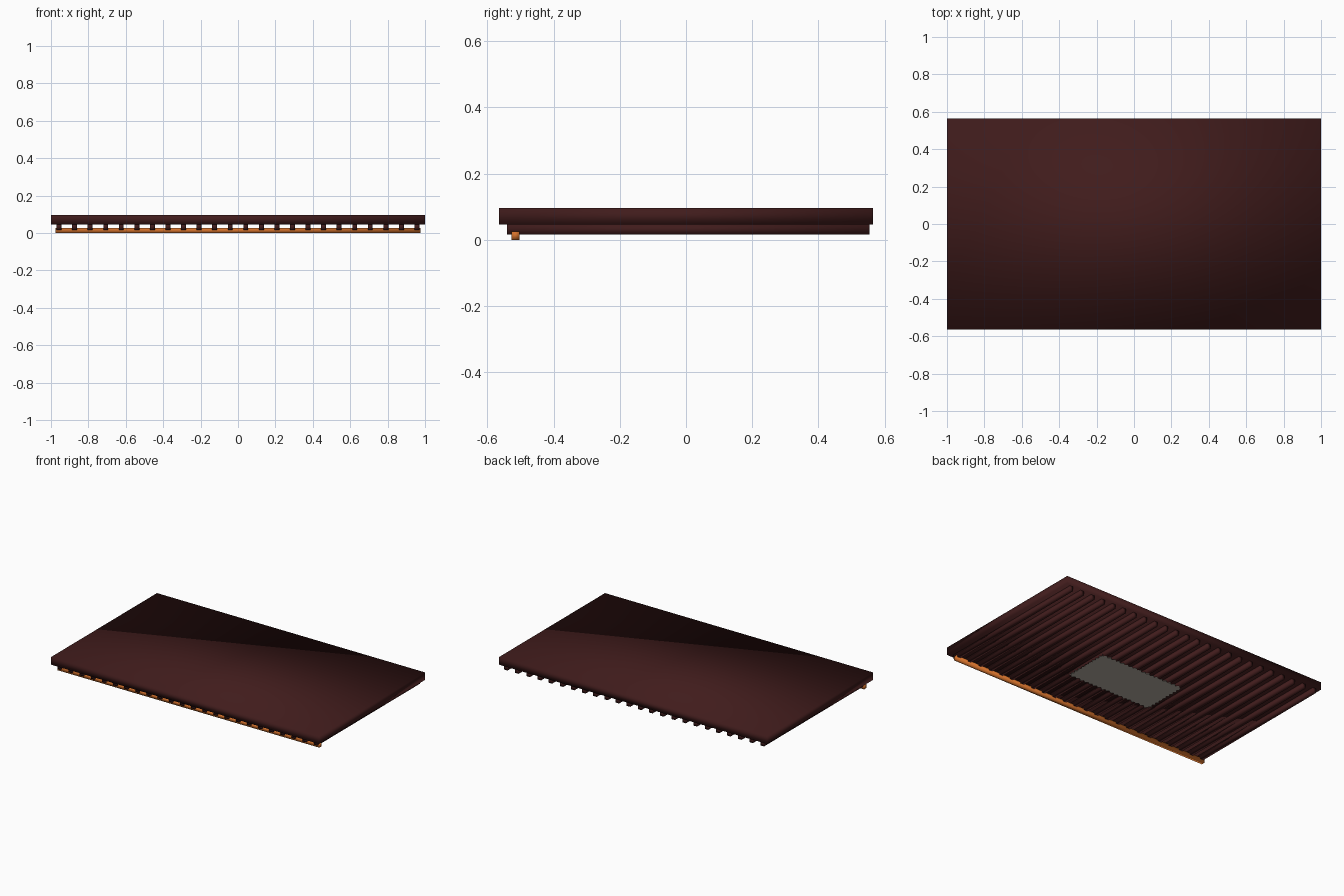
import bpy, bmesh

if "Cube" in bpy.data.objects:
    bpy.data.objects.remove(bpy.data.objects["Cube"])


def material(name, rgb):
    m = bpy.data.materials.new(name)
    m.diffuse_color = (*rgb, 1.0)
    m.use_nodes = True
    m.node_tree.nodes["Principled BSDF"].inputs["Base Color"].default_value = m.diffuse_color
    return m


wood = material("dark_brown_wood", (0.052, 0.0115, 0.0115))
orange = material("orange_wood", (0.65, 0.165, 0.025))
grey = material("grey_label", (0.46, 0.42, 0.36))


def finish(name, bm, mat, smooth):
    bmesh.ops.recalc_face_normals(bm, faces=bm.faces)
    for f in bm.faces:
        f.smooth = smooth
    me = bpy.data.meshes.new(name)
    bm.to_mesh(me)
    bm.free()
    me.materials.append(mat)
    ob = bpy.data.objects.new(name, me)
    bpy.context.collection.objects.link(ob)
    return ob


def box(name, lo, hi, mat, diagonal=False):
    """Box between two corners, softly shaded across its corners."""
    bm = bmesh.new()
    bmesh.ops.create_cube(bm, size=1)
    for v in bm.verts:
        for i in range(3):
            v.co[i] = (lo[i] + hi[i]) / 2 + v.co[i] * (hi[i] - lo[i])
    bm.normal_update()
    if diagonal:  # split top and bottom from back left to front right
        for f in [f for f in bm.faces if abs(f.normal.z) > 0.9]:
            ends = sorted(f.verts, key=lambda v: v.co.x - v.co.y)
            bmesh.ops.connect_verts(bm, verts=[ends[0], ends[-1]])
    return finish(name, bm, mat, True)


# Main slab
box("slab", (-1, -0.565, 0.046), (1, 0.565, 0.097), wood, True)

# Row of runners under the slab
COUNT = 24
for i in range(COUNT):
    x = -0.957 + 1.914 * i / (COUNT - 1)
    box(f"runner_{i + 1}", (x - 0.013, -0.54, 0.017), (x + 0.013, 0.554, 0.046), wood)

# Cross bar along the front
box("cross_bar", (-0.977, -0.527, 0.0), (0.977, -0.503, 0.026), orange)

# Thin label with a toothed edge, fixed to the runners
W, H, CY, TOOTH = 0.318, 0.165, -0.08, 0.014
corners = [(-W, -H), (W, -H), (W, H), (-W, H)]
bm = bmesh.new()
outline = []
for k in range(4):
    (ax, ay), (bx, by) = corners[k], corners[(k + 1) % 4]
    length = abs(bx - ax) + abs(by - ay)
    steps = 2 * round(length / 0.034)
    nx, ny = -(by - ay) / length, (bx - ax) / length  # points inward
    for s in range(steps):
        t, d = s / steps, TOOTH * (s % 2)
        outline.append(bm.verts.new((ax + (bx - ax) * t + nx * d,
                                     CY + ay + (by - ay) * t + ny * d, 0.0162)))
face = bm.faces.new(outline)
ext = bmesh.ops.extrude_face_region(bm, geom=[face])
for g in ext["geom"]:
    if isinstance(g, bmesh.types.BMVert):
        g.co.z += 0.002
finish("label", bm, grey, False)
